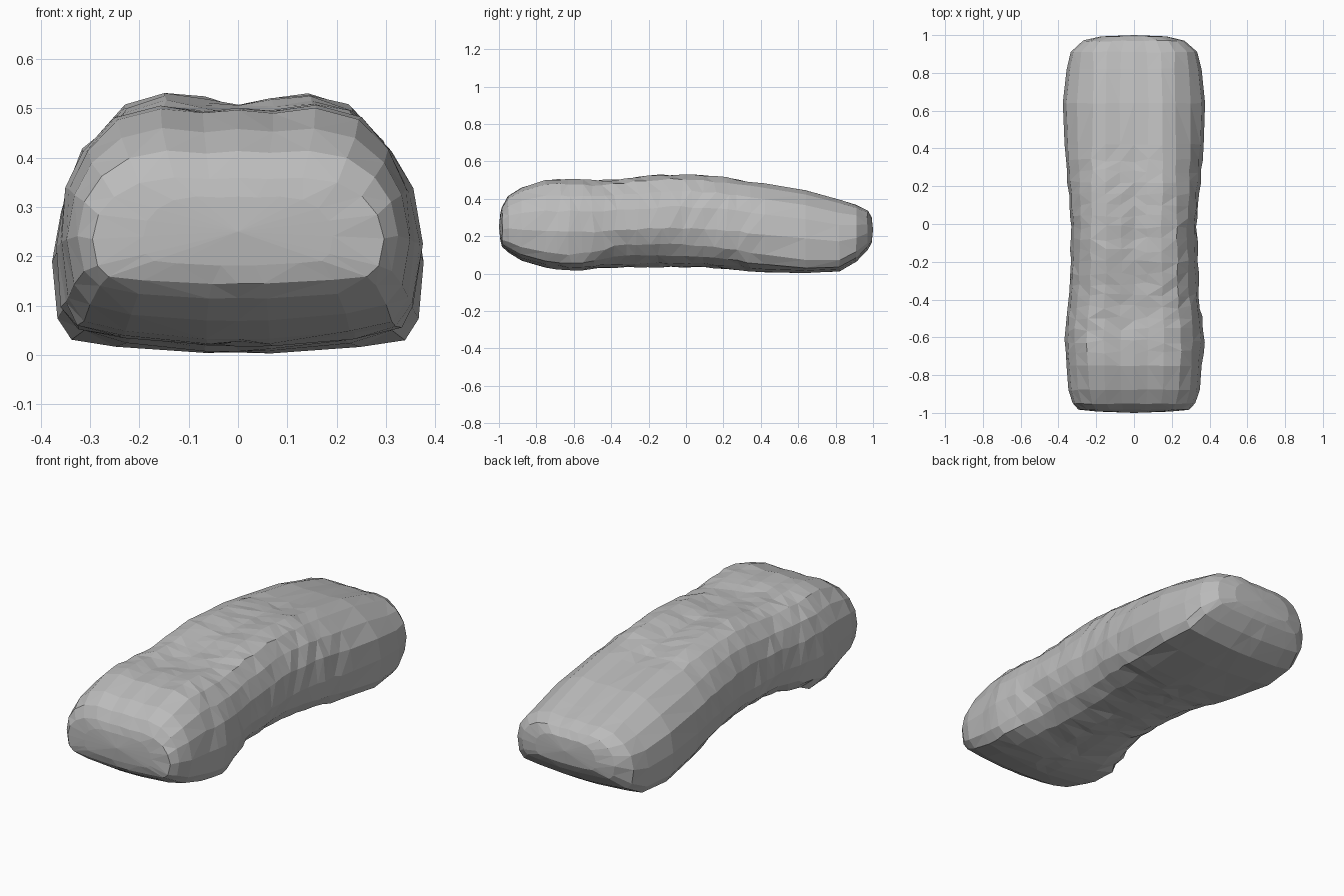
import bpy, bmesh, math, random

if "Cube" in bpy.data.objects:
    bpy.data.objects.remove(bpy.data.objects["Cube"])
random.seed(4)

# Stations along the body: y, half width, underside z, top z, sill tuck, roof chamfer
STATIONS = [
    (-0.982, 0.295, 0.145, 0.36, 0.1, 0),
    (-0.95, 0.325, 0.115, 0.415, 0.3, 0),
    (-0.88, 0.348, 0.07, 0.46, 0.3, 0),
    (-0.75, 0.358, 0.033, 0.50, 0.2, 0),
    (-0.60, 0.372, 0.018, 0.502, 0.1, 0),
    (-0.48, 0.355, 0.025, 0.497, 0.5, 0),
    (-0.36, 0.343, 0.037, 0.502, 1.0, 0),
    (-0.18, 0.337, 0.036, 0.525, 1.0, 0),
    (0.0, 0.333, 0.036, 0.532, 0.9, 0),
    (0.20, 0.35, 0.03, 0.515, 0.7, 0.4),
    (0.42, 0.368, 0.008, 0.482, 0.4, 0.8),
    (0.64, 0.376, 0.004, 0.445, 0.0, 1),
    (0.82, 0.357, 0.012, 0.395, 0.0, 0.8),
    (0.91, 0.335, 0.065, 0.367, 0.1, 0.3),
    (0.97, 0.267, 0.128, 0.337, 0.1, 0),
]
# Half cross-section from underside to roof: width and height fractions
SECTION = [(0, 0), (0.18, 0), (0.66, 0.03), (0.9, 0.06), (0.975, 0.16),
           (1, 0.42), (0.955, 0.65), (0.85, 0.82), (0.68, 0.95), (0.44, 1), (0.2, 0.98)]
SILL = {2: (0.12, 0.01), 3: (0.13, 0.07), 4: (0.06, 0.09)}
ROOF_EDGE = {7: 0.05, 8: 0.1, 9: 0.04}


def station_at(y):
    for a, b in zip(STATIONS, STATIONS[1:]):
        if y <= b[0]:
            t = (y - a[0]) / (b[0] - a[0])
            return [p + (q - p) * t for p, q in zip(a, b)]
    return STATIONS[-1]


def ring_points(y, rough):
    _, half, low, high, tuck, chamfer = station_at(y)
    groove = 0.025 * math.exp(-(y / 0.5) ** 2)
    half_ring = []
    for i, (u, v) in enumerate(SECTION):
        inward, lift = SILL.get(i, (0, 0))
        u -= tuck * inward + chamfer * ROOF_EDGE.get(i, 0)
        v += tuck * lift
        half_ring.append((u * half, low + v * (high - low)))
    crown = (0, high - groove)
    points = half_ring + [crown] + [(-x, z) for x, z in reversed(half_ring[1:])]
    wobble = lambda: random.uniform(-rough, rough)
    return [(x + wobble() * 0.4, y + wobble(), z + wobble() * 0.4) for x, z in points]


# Crumpled middle has dense rows, the ends stay coarse
rows = [s[0] for s in STATIONS if s[0] < -0.7 or s[0] > 0.4]
rows += [-0.68 + 0.06 * i for i in range(18)]
rows.sort()

bm = bmesh.new()


def bridge(a, b):
    for i in range(len(a)):
        j = (i + 1) % len(a)
        bm.faces.new((a[i], a[j], b[j], b[i]))


rings = []
for y in rows:
    rough = 0.013 if -0.7 < y < 0.4 else 0.003
    rings.append([bm.verts.new(p) for p in ring_points(y, rough)])
for a, b in zip(rings, rings[1:]):
    bridge(a, b)

# Gently domed nose and tail: an inner ring, then a fan to the tip
for ring, side, middle in ((rings[0], -1, 0.25), (rings[-1], 1, 0.235)):
    inner = [bm.verts.new((v.co.x * 0.65, side * 0.993, middle + (v.co.z - middle) * 0.65))
             for v in ring]
    bridge(ring, inner)
    tip = bm.verts.new((0, side, middle))
    for i in range(len(inner)):
        bm.faces.new((inner[i - 1], inner[i], tip))

bmesh.ops.triangulate(bm, faces=bm.faces[:])
bmesh.ops.recalc_face_normals(bm, faces=bm.faces[:])

mesh = bpy.data.meshes.new("body_shell")
bm.to_mesh(mesh)
bm.free()
body = bpy.data.objects.new("body_shell", mesh)
bpy.context.collection.objects.link(body)

# Plain grey material
grey = bpy.data.materials.new("plain_grey")
grey.use_nodes = True
colour = (0.5, 0.5, 0.5, 1)
grey.diffuse_color = colour
grey.node_tree.nodes["Principled BSDF"].inputs["Base Color"].default_value = colour
mesh.materials.append(grey)
